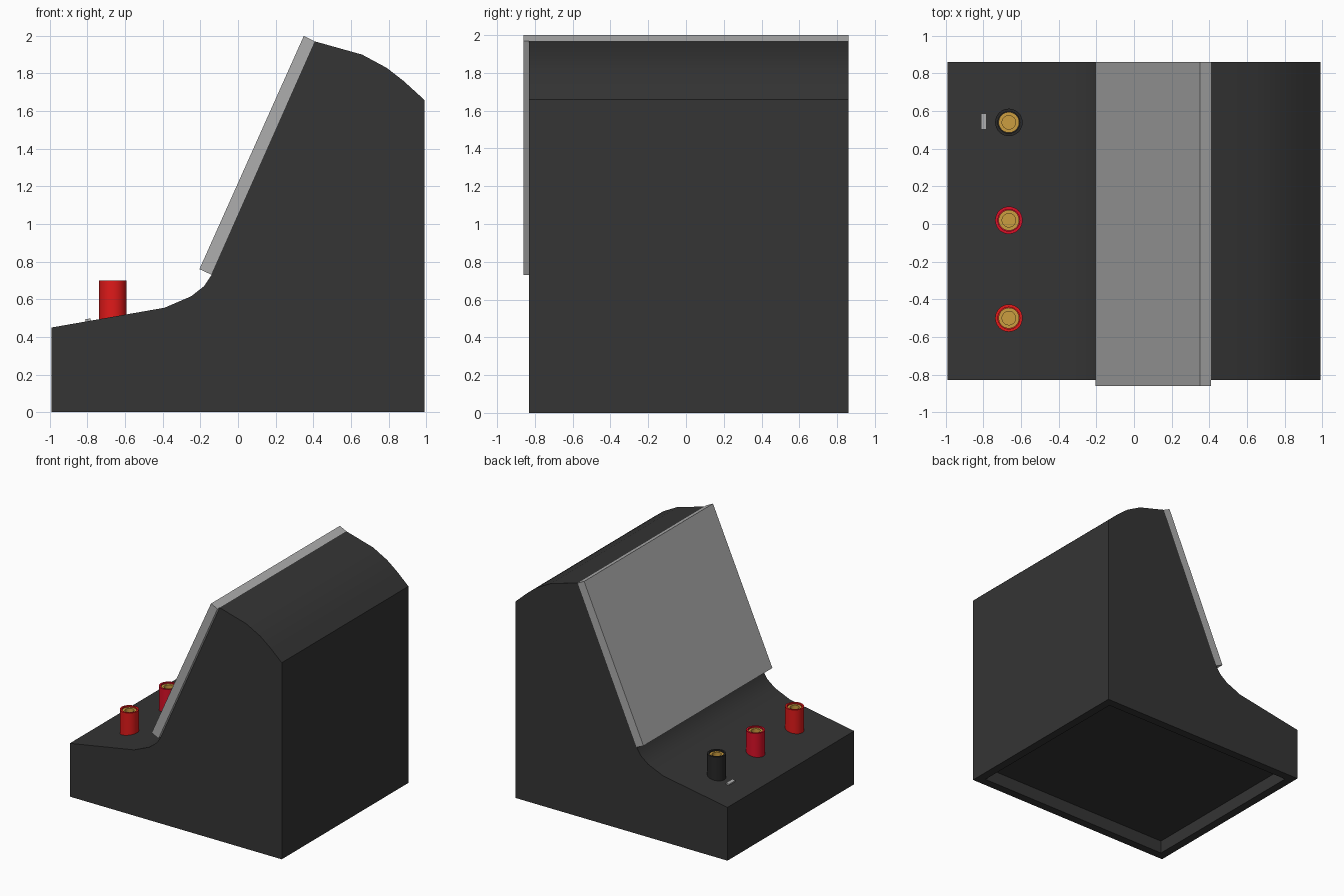
import bpy, bmesh, math
from mathutils import Matrix, Vector

if "Cube" in bpy.data.objects:
    bpy.data.objects.remove(bpy.data.objects["Cube"])


def material(name, r, g, b):
    m = bpy.data.materials.new(name)
    m.diffuse_color = (r, g, b, 1)
    m.use_nodes = True
    m.node_tree.nodes["Principled BSDF"].inputs["Base Color"].default_value = m.diffuse_color
    return m


DARK = material("dark_plastic", 0.035, 0.035, 0.035)
BLACK = material("black_plastic", 0.02, 0.02, 0.02)
RED = material("red_plastic", 0.75, 0.01, 0.01)
CRIMSON = material("crimson_plastic", 0.7, 0.005, 0.02)
GOLD = material("gold_metal", 0.6, 0.34, 0.05)
GREY = material("panel_grey", 0.42, 0.42, 0.42)


def finish(name, bm, mat):
    bmesh.ops.recalc_face_normals(bm, faces=bm.faces[:])
    me = bpy.data.meshes.new(name)
    bm.to_mesh(me)
    bm.free()
    me.materials.append(mat)
    me.shade_smooth()
    me.set_sharp_from_angle(angle=math.radians(30))
    ob = bpy.data.objects.new(name, me)
    bpy.context.collection.objects.link(ob)
    return ob


def prism(profile, y0, y1):
    """Extrude an x-z profile along y."""
    bm = bmesh.new()
    face = bm.faces.new([bm.verts.new((x, y0, z)) for x, z in profile])
    ext = bmesh.ops.extrude_face_region(bm, geom=[face])
    verts = [v for v in ext["geom"] if isinstance(v, bmesh.types.BMVert)]
    bmesh.ops.translate(bm, verts=verts, vec=(0, y1 - y0, 0))
    bmesh.ops.recalc_face_normals(bm, faces=bm.faces[:])
    return bm


def lathe(name, profile, x, y, mat, steps=32):
    """Revolve an r-z profile about a vertical axis at (x, y)."""
    bm = bmesh.new()
    vs = [bm.verts.new((r, 0, z)) for r, z in profile]
    es = [bm.edges.new(p) for p in zip(vs, vs[1:])]
    bmesh.ops.spin(bm, geom=vs + es, cent=(0, 0, 0), axis=(0, 0, 1),
                   angle=2 * math.pi, steps=steps)
    bmesh.ops.remove_doubles(bm, verts=bm.verts[:], dist=0.0001)
    bmesh.ops.translate(bm, verts=bm.verts[:], vec=(x, y, 0))
    return finish(name, bm, mat)


# Housing: side profile with sloped deck, fillet, display slope and rounded top
body = prism([(-0.99, 0), (0.99, 0), (0.99, 1.66), (0.88, 1.76), (0.79, 1.83),
              (0.66, 1.90), (0.41, 1.97), (-0.14, 0.73), (-0.18, 0.67),
              (-0.25, 0.615), (-0.39, 0.555), (-0.99, 0.45)], -0.83, 0.86)
# Shallow rimmed recess in the underside
base = min(body.faces, key=lambda f: f.calc_center_median().z)
bmesh.ops.inset_region(body, faces=[base], thickness=0.1)
base = bmesh.ops.extrude_discrete_faces(body, faces=[base])["faces"][0]
bmesh.ops.translate(body, verts=base.verts[:], vec=(0, 0, 0.11))
finish("housing", body, DARK)

# Sloped front panel
finish("display_panel", prism([(-0.14, 0.73), (0.41, 1.97), (0.35, 2.0),
                               (-0.205, 0.76)], -0.86, 0.86), GREY)

# Terminal posts with gold sockets
for label, y, mat in (("negative", 0.54, BLACK), ("low", 0.02, CRIMSON),
                      ("high", -0.50, RED)):
    lathe(label + "_terminal_post",
          [(0, 0.46), (0.073, 0.46), (0.073, 0.70), (0.058, 0.70),
           (0.058, 0.55), (0, 0.55)], -0.665, y, mat)
    lathe(label + "_terminal_socket",
          [(0, 0.54), (0.055, 0.54), (0.055, 0.69), (0.036, 0.69),
           (0.036, 0.60), (0, 0.60)], -0.665, y, GOLD)

# Raised bar beside the negative terminal, lying on the sloped deck
bm = bmesh.new()
bmesh.ops.create_cube(bm, size=1, matrix=Matrix.Translation((-0.797, 0.545, 0.486))
                      @ Matrix.Rotation(-math.atan2(0.105, 0.6), 4, 'Y')
                      @ Matrix.Diagonal(Vector((0.028, 0.085, 0.02, 1))))
finish("polarity_bar", bm, GREY)
